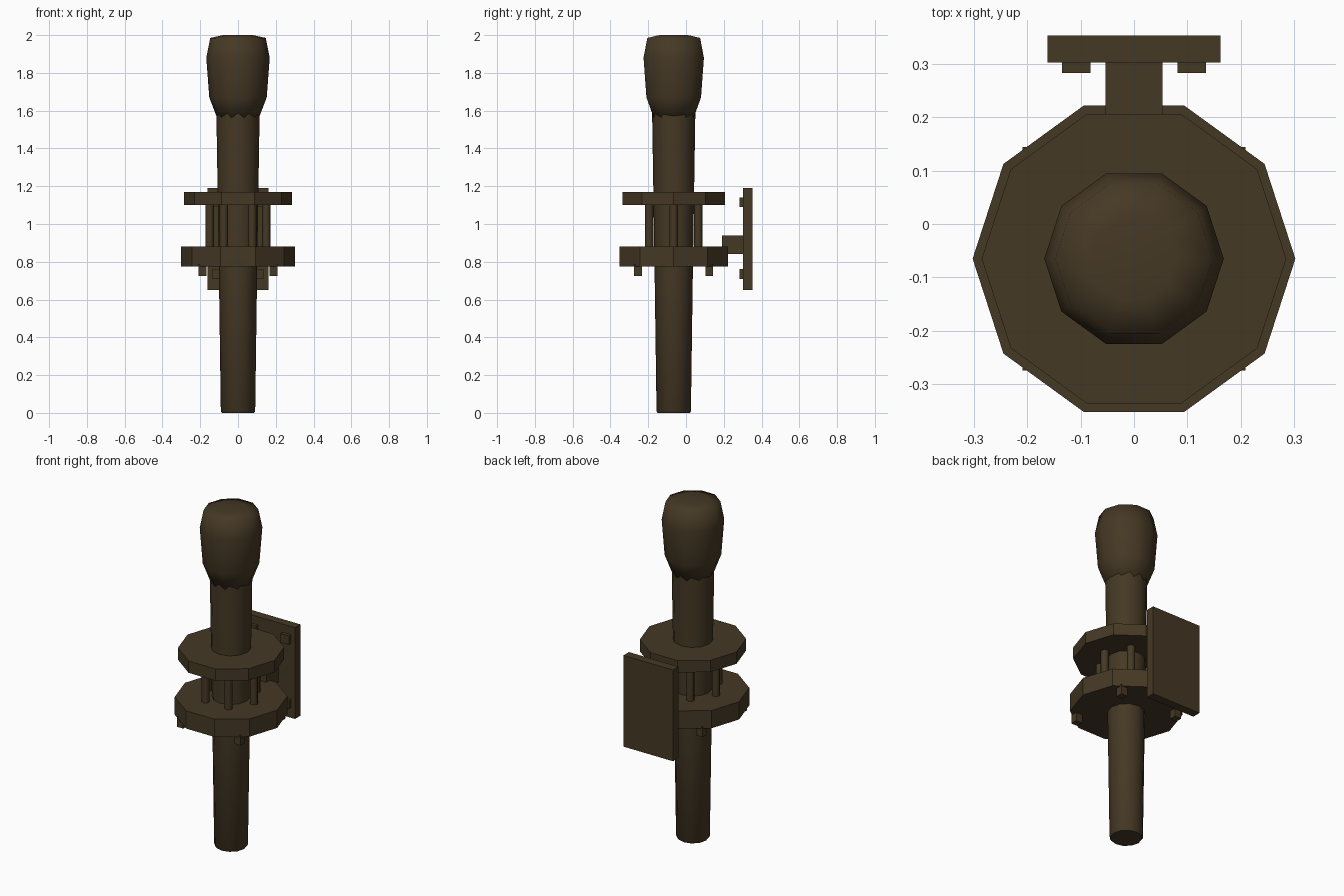
import bpy, bmesh, math

if "Cube" in bpy.data.objects:
    bpy.data.objects.remove(bpy.data.objects["Cube"])

AXIS_Y = -0.065  # centre line of the torch body

wood = bpy.data.materials.new("dark_brown")
wood.diffuse_color = (0.06, 0.04, 0.018, 1)
wood.use_nodes = True
wood.node_tree.nodes["Principled BSDF"].inputs["Base Color"].default_value = wood.diffuse_color


def finish(name, bm, smooth_angle=None):
    bmesh.ops.recalc_face_normals(bm, faces=bm.faces)
    me = bpy.data.meshes.new(name)
    bm.to_mesh(me)
    bm.free()
    me.materials.append(wood)
    ob = bpy.data.objects.new(name, me)
    bpy.context.collection.objects.link(ob)
    if smooth_angle:
        bpy.ops.object.select_all(action='DESELECT')
        ob.select_set(True)
        bpy.context.view_layer.objects.active = ob
        bpy.ops.object.shade_smooth_by_angle(angle=math.radians(smooth_angle))
    return ob


def lathe(name, profile, sides, x=0, y=AXIS_Y, smooth_angle=None):
    """Closed turned solid from (radius, height) pairs."""
    bm = bmesh.new()
    rings = []
    for r, z in profile:
        rings.append([bm.verts.new((x + r * math.cos(2 * math.pi * i / sides),
                                    y + r * math.sin(2 * math.pi * i / sides), z))
                      for i in range(sides)])
    for a, b in zip(rings, rings[1:]):
        for i in range(sides):
            j = (i + 1) % sides
            bm.faces.new((a[i], a[j], b[j], b[i]))
    bm.faces.new(rings[0][::-1])
    bm.faces.new(rings[-1])
    return finish(name, bm, smooth_angle)


def box(name, x0, x1, y0, y1, z0, z1):
    bm = bmesh.new()
    bmesh.ops.create_cube(bm, size=1)
    for v in bm.verts:
        v.co = ((x0 + x1) / 2 + v.co.x * (x1 - x0),
                (y0 + y1) / 2 + v.co.y * (y1 - y0),
                (z0 + z1) / 2 + v.co.z * (z1 - z0))
    return finish(name, bm)


# Tapered handle and swollen head
lathe("handle", [(0.085, 0), (0.091, 0.008), (0.102, 0.8), (0.115, 1.62)], 12, smooth_angle=50)
lathe("head", [(0.11, 1.56), (0.152, 1.67), (0.168, 1.88), (0.147, 1.985), (0.08, 2.0)],
      10, smooth_angle=75)

# Two ten-sided collars
lathe("lower_collar", [(0.302, 0.775), (0.302, 0.88)], 10)
lathe("upper_collar", [(0.285, 1.10), (0.285, 1.17)], 10)

# Ring of pins between the collars
for i in range(6):
    a = math.radians(60 * i)
    lathe("collar_pin", [(0.022, 0.87), (0.022, 1.11)], 8,
          0.15 * math.cos(a), AXIS_Y + 0.15 * math.sin(a), smooth_angle=50)

# Square studs under the lower collar
for sx in (-1, 1):
    for sy in (-1, 1):
        cx, cy = sx * 0.188, AXIS_Y + sy * 0.188
        box("collar_stud", cx - 0.021, cx + 0.021, cy - 0.021, cy + 0.021, 0.725, 0.785)

# Wall bracket: arm, plate and four bolts
box("bracket_arm", -0.053, 0.053, 0.19, 0.31, 0.84, 0.94)
box("wall_plate", -0.162, 0.162, 0.302, 0.353, 0.65, 1.19)
for sx in (-1, 1):
    for z in (0.735, 1.115):
        box("plate_bolt", sx * 0.108 - 0.027, sx * 0.108 + 0.027, 0.283, 0.31, z - 0.026, z + 0.026)
